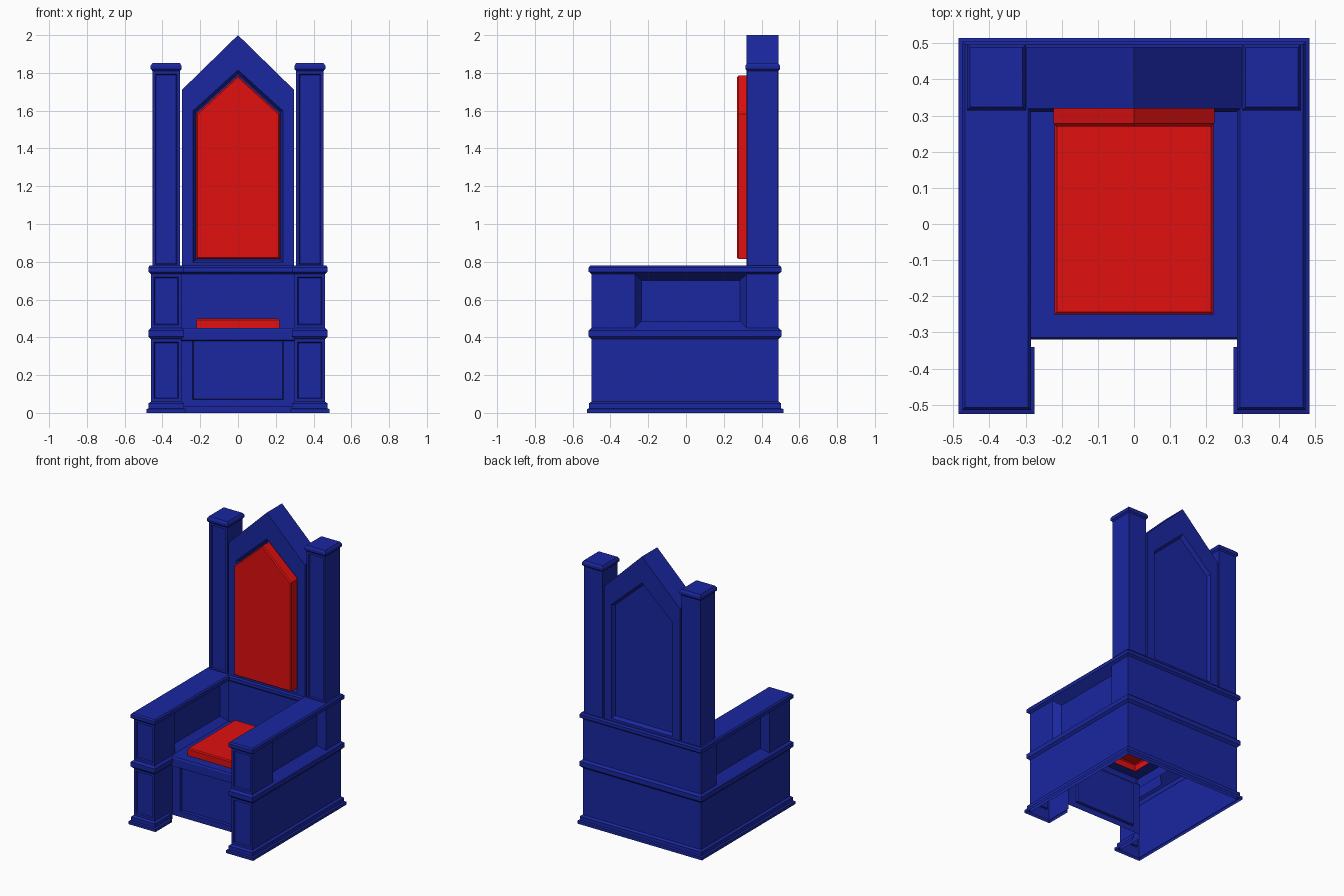
import bpy, bmesh
from mathutils import Vector

if "Cube" in bpy.data.objects:
    bpy.data.objects.remove(bpy.data.objects["Cube"])


def material(name, rgb):
    m = bpy.data.materials.new(name)
    m.diffuse_color = (*rgb, 1)
    m.use_nodes = True
    m.node_tree.nodes["Principled BSDF"].inputs["Base Color"].default_value = m.diffuse_color
    return m


BLUE = material("blue_paint", (0.01, 0.02, 0.35))
RED = material("red_fabric", (0.75, 0.005, 0.005))


def offset(path, d, closed):
    """Move a plan path outwards (to its right) by d with mitred corners."""
    out, n = [], len(path)
    for i in range(n):
        p = Vector(path[i])
        a = Vector(path[i - 1]) if closed or i > 0 else None
        b = Vector(path[(i + 1) % n]) if closed or i < n - 1 else None
        dirs = []
        if a is not None:
            dirs.append((p - a).normalized())
        if b is not None:
            dirs.append((b - p).normalized())
        ns = [Vector((v.y, -v.x)) for v in dirs]
        m = ns[0] if len(ns) == 1 else (ns[0] + ns[1]) / (1 + ns[0].dot(ns[1]))
        out.append(p + m * d)
    return out


def loft(name, rings, mat, closed=True, start=False, end=False, panels=()):
    """Skin rings of points; panels = (test(centre, normal), border, slope, depth)."""
    bm = bmesh.new()
    vs = [[bm.verts.new(p) for p in r] for r in rings]
    n = len(rings[0])
    for lo, hi in zip(vs, vs[1:]):
        for i in range(n if closed else n - 1):
            k = (i + 1) % n
            bm.faces.new((lo[i], lo[k], hi[k], hi[i]))
    if start:
        bm.faces.new(vs[0][::-1])
    if end:
        bm.faces.new(vs[-1])
    bm.normal_update()
    for test, border, slope, depth in panels:
        fs = [f for f in bm.faces if test(f.calc_center_median(), f.normal)
              and f.calc_area() > 0.02]
        if border:
            bmesh.ops.inset_individual(bm, faces=fs, thickness=border, use_even_offset=True)
        bmesh.ops.inset_individual(bm, faces=fs, thickness=slope, depth=-depth,
                                   use_even_offset=True)
    me = bpy.data.meshes.new(name)
    bm.to_mesh(me)
    bm.free()
    me.materials.append(mat)
    ob = bpy.data.objects.new(name, me)
    bpy.context.collection.objects.link(ob)
    return ob


def sweep(name, path, profile, mat, closed=True, **kw):
    rings = [[(p.x, p.y, z) for p in offset(path, d, closed)] for d, z in profile]
    return loft(name, rings, mat, closed, **kw)


def rect(x0, x1, y0, y1):
    return [(x0, y0), (x1, y0), (x1, y1), (x0, y1)]


def gable(y, w, z0, z1, z2):
    return [(-w, y, z0), (w, y, z0), (w, y, z1), (0, y, z2), (-w, y, z1)]


def mirrored(half):
    return half + [(-x, y) for x, y in reversed(half)]


def post_front(c, n):
    return n.y < -0.9 and c.y < -0.45


# lower body: hollow shell with the middle moulding
sweep("lower_body", mirrored([(.30, -.30), (.30, -.5), (.46, -.5), (.46, .49)]),
      [(0, 0), (0, .06), (0, .39), (.015, .405), (.015, .437), (0, .45)],
      BLUE, closed=False,
      panels=[(lambda c, n: post_front(c, n) and .06 < c.z < .39, .016, .004, .01)])

# stepped skirt around the outside and both front posts
sweep("base_skirt", mirrored([(.30, -.34), (.30, -.5), (.46, -.5), (.46, .49)]),
      [(.025, 0), (.025, .02), (.014, .024), (.014, .05), (0, .06)], BLUE, closed=False)

# upper body: arms and low back, recessed on both sides of each arm
upper = mirrored([(.30, .325), (.30, -.27), (.30, -.5), (.46, -.5),
                  (.46, -.27), (.46, .32), (.46, .49)])
sweep("arms_and_low_back", upper,
      [(0, .45), (0, .735), (.015, .747), (.015, .77), (.007, .78)], BLUE, end=True,
      panels=[(lambda c, n: post_front(c, n) and .5 < c.z < .7, .016, .004, .01),
              (lambda c, n: abs(n.x) > .9 and .5 < c.z < .7 and -.1 < c.y < .1, 0, .035, .045)])

# front panel under the seat
def upright(x, z0, z1, y):
    return [(-x, y, z0), (x, y, z0), (x, y, z1), (-x, y, z1)]


loft("front_panel", [upright(.30, .03, .40, -.30), upright(.24, .07, .385, -.30),
                     upright(.236, .074, .381, -.285)], BLUE, end=True)

# seat frame, open beneath the cushion
hole = rect(-.22, .22, -.25, .28)
lip = [rect(-.30, .30, y, .325) for y in (-.30, -.32, -.32, -.314)]
loft("seat_frame", [[(x, y, z) for x, y in r] for r, z in
                    zip(lip + [hole], (.38, .385, .44, .45, .45))], BLUE)

# cushions
sweep("seat_cushion", hole, [(0, .45), (0, .493), (-.007, .50)], RED, end=True)
loft("back_cushion", [gable(.35, .222, .815, 1.583, 1.785), gable(.278, .222, .815, 1.583, 1.785),
                      gable(.27, .215, .822, 1.579, 1.776)], RED, start=True, end=True)

# gabled backboard, recessed front and rear
big = (.297, .76, 1.71, 2.0)
mid = (.237, .797, 1.60, 1.815)
low = (.225, .81, 1.59, 1.795)
loft("backboard", [gable(.465, *low), gable(.49, *mid), gable(.49, *big),
                   gable(.32, *big), gable(.32, *mid), gable(.345, *low)],
     BLUE, start=True, end=True)

# rear pillars with caps
for side, a, b in (("left", -.453, -.308), ("right", .308, .453)):
    sweep("rear_pillar_" + side, rect(a, b, .323, .488),
          [(0, .77), (0, 1.81), (.009, 1.82), (.009, 1.838), (0, 1.852)], BLUE, end=True,
          panels=[(lambda c, n: n.y < -.9 and 1 < c.z < 1.6, .016, .004, .01)])
